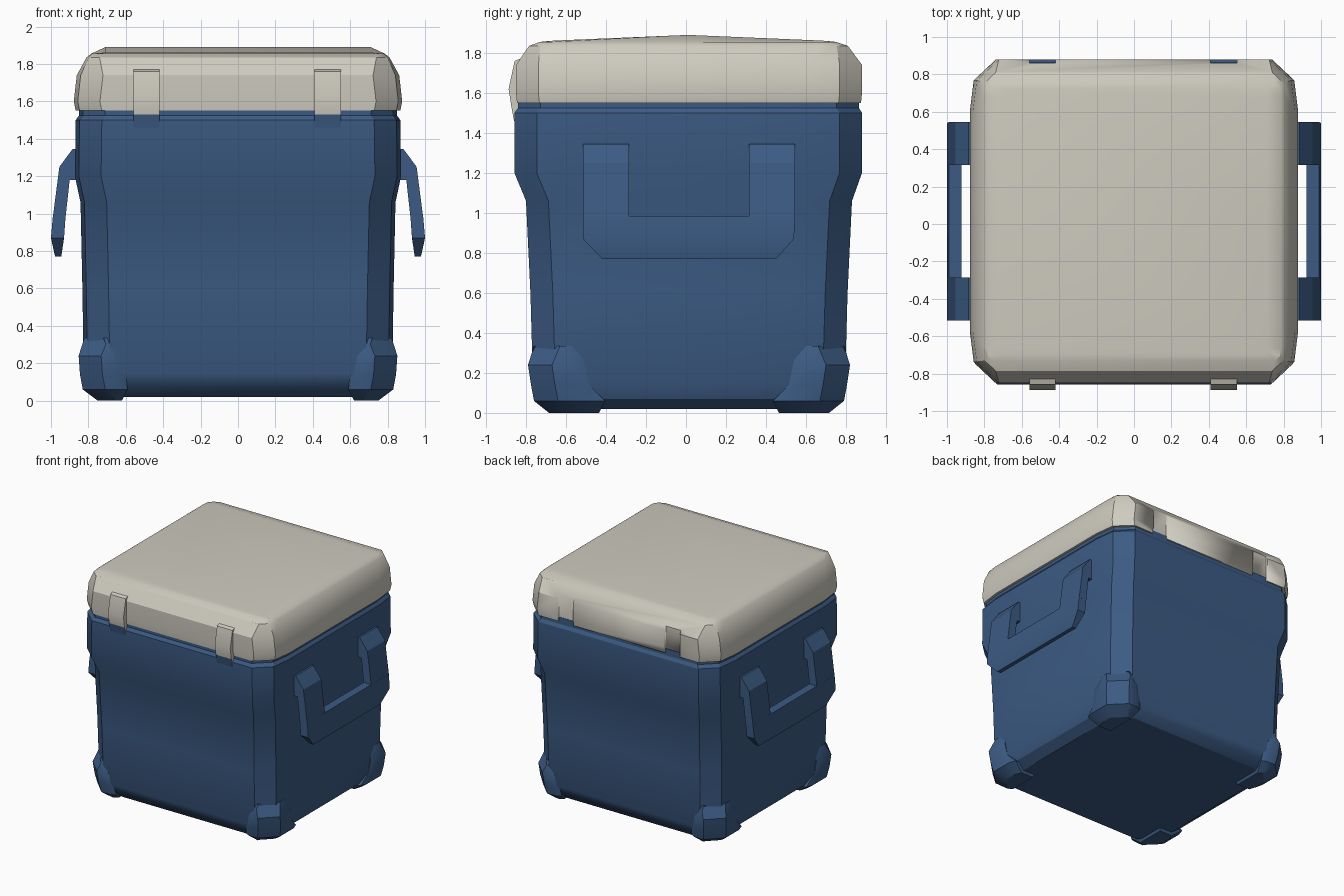
import bpy, bmesh, math

if "Cube" in bpy.data.objects:
    bpy.data.objects.remove(bpy.data.objects["Cube"])


def material(name, rgb):
    m = bpy.data.materials.new(name)
    m.diffuse_color = (*rgb, 1)
    m.use_nodes = True
    m.node_tree.nodes["Principled BSDF"].inputs["Base Color"].default_value = m.diffuse_color
    return m


BLUE = material("navy_blue", (0.045, 0.105, 0.23))
CREAM = material("warm_cream", (0.62, 0.60, 0.52))


def make(name, verts, faces, mat, angle=28):
    me = bpy.data.meshes.new(name)
    me.from_pydata(verts, [], faces)
    bm = bmesh.new()
    bm.from_mesh(me)
    bmesh.ops.recalc_face_normals(bm, faces=bm.faces)
    bm.to_mesh(me)
    bm.free()
    me.materials.append(mat)
    ob = bpy.data.objects.new(name, me)
    bpy.context.collection.objects.link(ob)
    bpy.ops.object.select_all(action='DESELECT')
    ob.select_set(True)
    bpy.context.view_layer.objects.active = ob
    bpy.ops.object.shade_smooth_by_angle(angle=math.radians(angle))
    return ob


def loft(name, rings, mat, strips=False):
    """Skin a stack of rings; strips caps mirrored rings with rows of quads."""
    n = len(rings[0])
    verts = [v for r in rings for v in r]
    faces = [(k * n + i, k * n + (i + 1) % n, (k + 1) * n + (i + 1) % n, (k + 1) * n + i)
             for k in range(len(rings) - 1) for i in range(n)]
    for base in (0, (len(rings) - 1) * n):
        if strips:
            faces += [tuple(base + j for j in (i, i + 1, n - 2 - i, n - 1 - i))
                      for i in range(n // 2 - 1)]
        else:
            faces.append(tuple(range(base, base + n)))
    return make(name, verts, faces, mat)


def box_ring(z, hx, y0, y1, c=0.14, crown=0):
    """Rectangle with two-step chamfered corners and an optional crown along y."""
    a, b = c * 0.15, c * 0.8
    ym = (y0 + y1) / 2
    side = [(hx - c, y0), (hx - a, y0 + b), (hx, y0 + 2 * c), (hx, ym),
            (hx, y1 - 2 * c), (hx - a, y1 - b), (hx - c, y1)]
    pts = side + [(-x, y) for x, y in reversed(side)]
    half = (y1 - y0) / 2
    return [(x, y, z + crown * (1 - ((y - ym) / half) ** 2)) for x, y in pts]


def prism(name, profile, axis, lo, hi, mat):
    """Extrude a profile along x (profile in y,z) or along y (profile in x,z)."""
    put = (lambda p, t: (t, p[0], p[1])) if axis == 'x' else (lambda p, t: (p[0], t, p[1]))
    return loft(name, [[put(p, t) for p in profile] for t in (lo, hi)], mat)


# Tub with flared upper band
loft("tub", [box_ring(*r) for r in (
    (0.02, 0.72, -0.67, 0.70), (0.07, 0.79, -0.73, 0.76), (0.15, 0.825, -0.765, 0.795),
    (0.60, 0.832, -0.778, 0.808), (1.06, 0.842, -0.80, 0.83), (1.20, 0.872, -0.858, 0.88),
    (1.50, 0.868, -0.858, 0.88), (1.525, 0.85, -0.84, 0.865), (1.58, 0.85, -0.84, 0.865))],
    BLUE, True)

# Lid with bevelled rim and crowned top
lid = loft("lid", [box_ring(*r) for r in (
    (1.55, 0.868, -0.845, 0.875), (1.60, 0.878, -0.85, 0.88), (1.74, 0.862, -0.85, 0.88),
    (1.835, 0.81, -0.785, 0.81, 0.07), (1.855, 0.785, -0.73, 0.75, 0.03),
    (1.858, 0.71, -0.70, 0.72, 0.02, 0.032))], CREAM, True)

# Shallow hinge pockets in the back of the lid
for name, x in (("hinge_cutter_right", 0.48), ("hinge_cutter_left", -0.49)):
    cutter = prism(name, [(0.862, 1.50), (0.92, 1.50), (0.92, 1.80), (0.862, 1.80)],
                   'x', x - 0.07, x + 0.07, CREAM)
    cutter.hide_render = True
    cutter.hide_set(True)
    mod = lid.modifiers.new(name, 'BOOLEAN')
    mod.object = cutter
    mod.solver = 'EXACT'

# Front latches with blue lower tips
for name, x in (("latch_left", -0.49), ("latch_right", 0.48)):
    latch = prism(name, [(-0.83, 1.77), (-0.857, 1.76), (-0.887, 1.62), (-0.873, 1.53),
                         (-0.86, 1.46), (-0.82, 1.46), (-0.82, 1.53)],
                  'x', x - 0.07, x + 0.07, CREAM)
    latch.data.materials.append(BLUE)
    for f in latch.data.polygons:
        f.material_index = int(f.center.z < 1.525)

# Corner feet: outer corner chamfered, inner sides sloping up
for sx, nx in ((1, "right"), (-1, "left")):
    for sy, ny in ((1, "back"), (-1, "front")):
        rings = []
        for z, X, Y, xi, yi, c in ((0.0, 0.75, 0.70, 0.62, 0.45, 0.10),
                                   (0.06, 0.83, 0.775, 0.59, 0.42, 0.12),
                                   (0.14, 0.845, 0.79, 0.60, 0.50, 0.12),
                                   (0.24, 0.852, 0.805, 0.64, 0.52, 0.12),
                                   (0.335, 0.822, 0.775, 0.68, 0.54, 0.13)):
            ring = [(xi, yi), (X - 0.02, yi), (X, yi + 0.06), (X, Y - c), (X - c, Y),
                    (xi + 0.04, Y), (xi, Y - 0.02)]
            rings.append([(sx * x, sy * y + 0.015, z) for x, y in ring])
        loft(f"foot_{ny}_{nx}", rings, BLUE)

# Side handles: two hooked arms and a grip bar with clipped lower corners
ARM = [(0.84, 1.345), (0.885, 1.345), (0.955, 1.25), (0.99, 0.98), (0.922, 0.98),
       (0.90, 1.18), (0.84, 1.18)]
BAR = [(0.77, 0.945, 0.978, -0.42, 0.45), (0.87, 0.93, 1.0, -0.515, 0.54),
       (0.985, 0.922, 0.99, -0.515, 0.545)]
for s, side in ((1, "right"), (-1, "left")):
    arm = [(s * x, z) for x, z in ARM]
    prism(f"handle_arm_front_{side}", arm, 'y', -0.515, -0.285, BLUE)
    prism(f"handle_arm_back_{side}", arm, 'y', 0.315, 0.545, BLUE)
    loft(f"handle_grip_{side}", [[(s * a, p, z), (s * b, p, z), (s * b, q, z), (s * a, q, z)]
                                 for z, a, b, p, q in BAR], BLUE)
